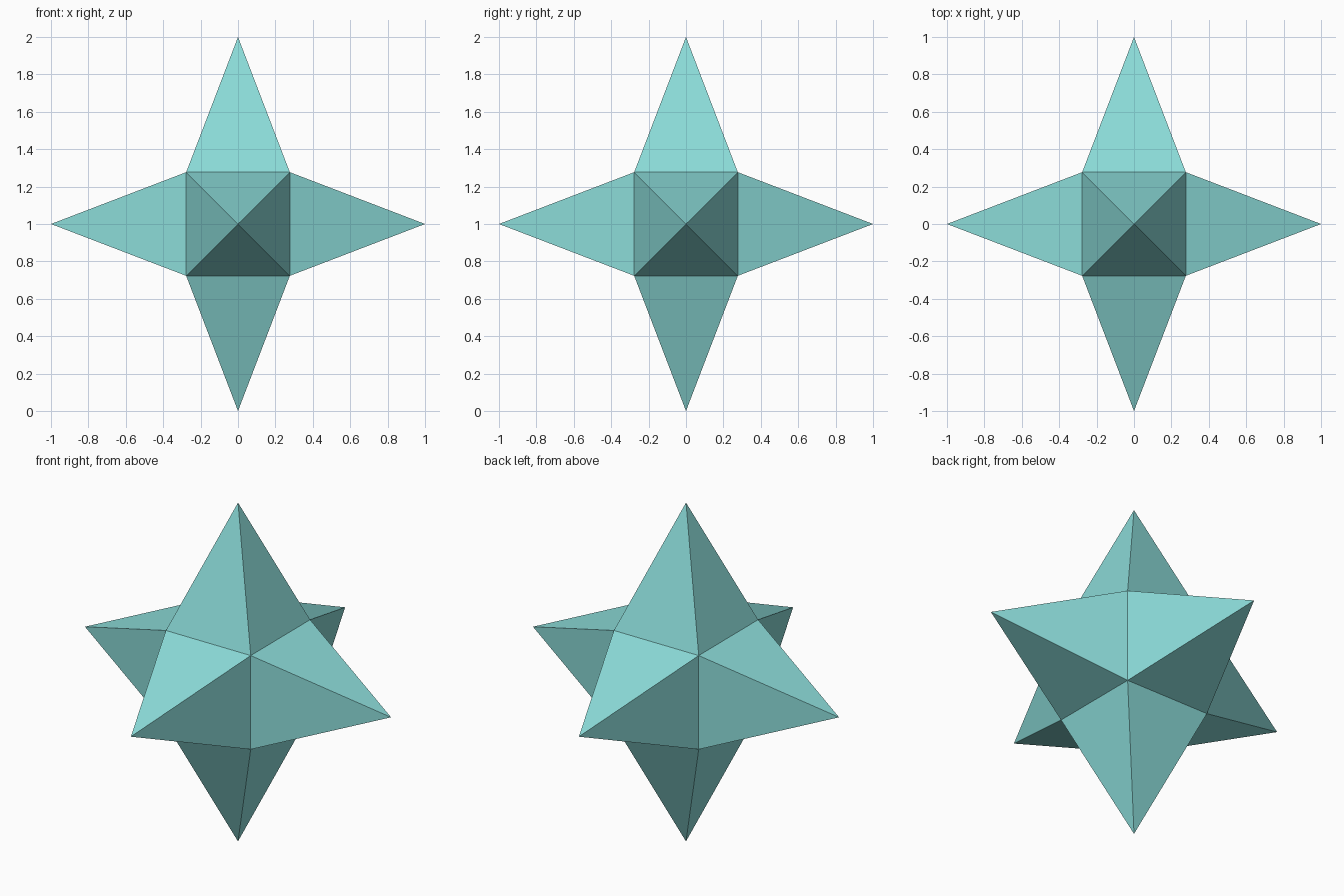
import bpy, bmesh
from mathutils import Matrix

if "Cube" in bpy.data.objects:
    bpy.data.objects.remove(bpy.data.objects["Cube"])

CORE = 0.277   # half size of the inner cube
TIP = 1.0      # distance from centre to each spike tip

# Star: a cube whose six faces are drawn out into four-sided spikes
bm = bmesh.new()
bmesh.ops.create_cube(bm, size=2 * CORE)
spikes = bmesh.ops.poke(bm, faces=bm.faces[:])
for v in spikes["verts"]:
    v.co = v.co.normalized() * TIP

# Stand the lowest tip on the ground
bmesh.ops.transform(bm, matrix=Matrix.Translation((0, 0, TIP)), verts=bm.verts[:])
bmesh.ops.recalc_face_normals(bm, faces=bm.faces[:])

mesh = bpy.data.meshes.new("spiked_star")
bm.to_mesh(mesh)
bm.free()
star = bpy.data.objects.new("spiked_star", mesh)
bpy.context.collection.objects.link(star)

# Teal colour
teal = bpy.data.materials.new("teal")
teal.diffuse_color = (0.26, 0.71, 0.69, 1.0)
teal.use_nodes = True
teal.node_tree.nodes["Principled BSDF"].inputs["Base Color"].default_value = teal.diffuse_color
mesh.materials.append(teal)
